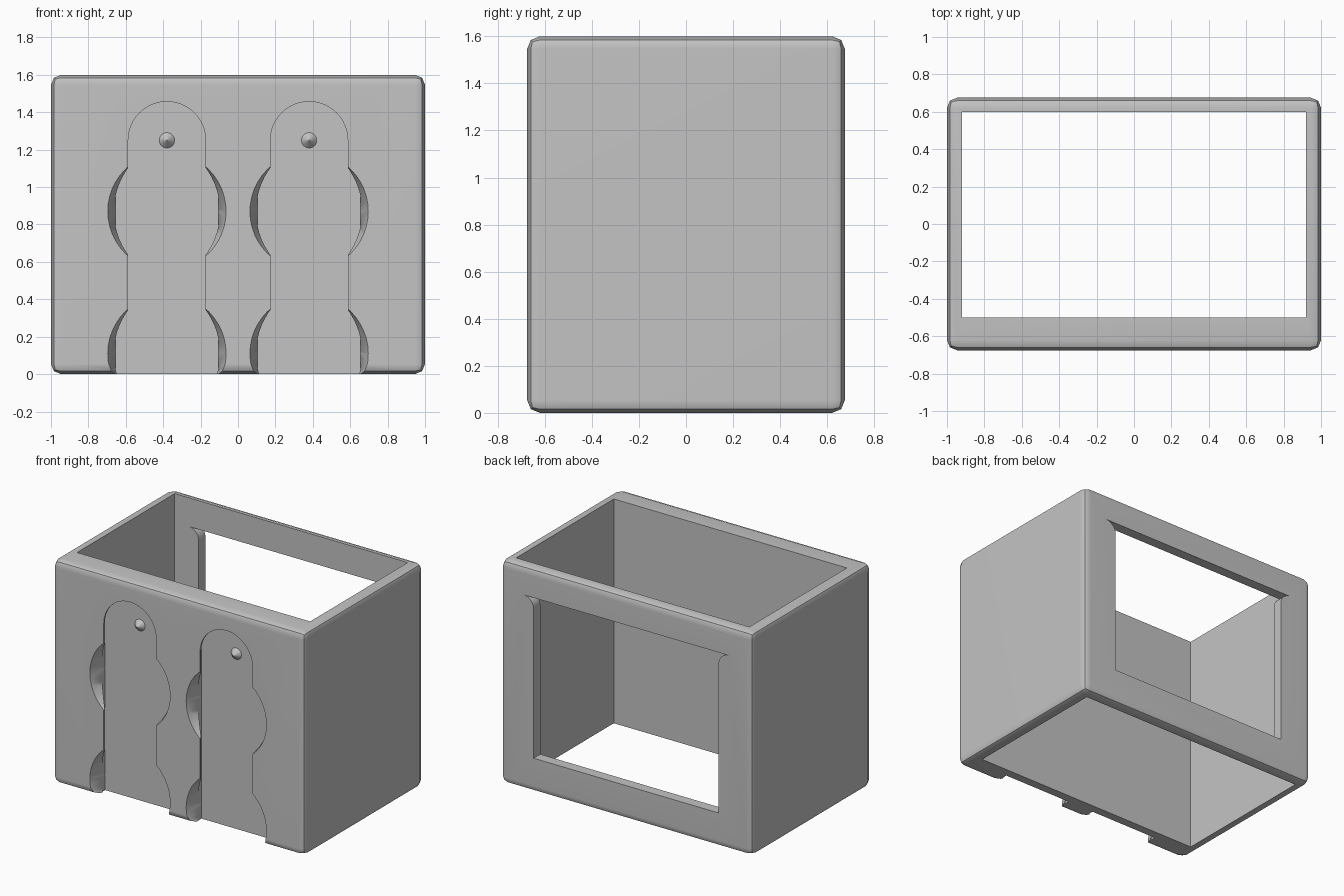
import bpy, bmesh
from math import sin, cos, pi

if "Cube" in bpy.data.objects:
    bpy.data.objects.remove(bpy.data.objects["Cube"])

WIDTH, DEPTH, HEIGHT = 2.0, 1.35, 1.6
FRONT = -DEPTH / 2
FLOOR = FRONT + 0.1125          # recessed floor of the mounting slots
SLOT_X, SLOT_TOP = 0.38, 1.25
RAMP_Z = (0.87, 0.11)

grey = bpy.data.materials.new("light grey plastic")
grey.use_nodes = True
grey.diffuse_color = (0.55, 0.55, 0.55, 1)
grey.node_tree.nodes["Principled BSDF"].inputs["Base Color"].default_value = grey.diffuse_color


def make_object(name, bm):
    bmesh.ops.recalc_face_normals(bm, faces=bm.faces)
    mesh = bpy.data.meshes.new(name)
    bm.to_mesh(mesh)
    bm.free()
    mesh.materials.append(grey)
    obj = bpy.data.objects.new(name, mesh)
    bpy.context.collection.objects.link(obj)
    return obj


def box(name, x, y, z):
    """Box from (low, high) ranges on each axis."""
    bm = bmesh.new()
    bmesh.ops.create_cube(bm, size=1)
    for v in bm.verts:
        v.co = [r[0] if c < 0 else r[1] for c, r in zip(v.co, (x, y, z))]
    return make_object(name, bm)


def loft(name, sections):
    """Closed solid through (y, [(x, z), ...]) outlines."""
    bm = bmesh.new()
    rings = [[bm.verts.new((x, y, z)) for x, z in pts] for y, pts in sections]
    for a, b in zip(rings, rings[1:]):
        for i in range(len(a)):
            bm.faces.new((a[i - 1], a[i], b[i], b[i - 1]))
    bm.faces.new(rings[0])
    bm.faces.new(rings[-1])
    return make_object(name, bm)


def arc(cx, cz, r, start, end, n):
    return [(cx + r * cos(start + (end - start) * i / n),
             cz + r * sin(start + (end - start) * i / n)) for i in range(n + 1)]


def circle(cx, cz, r):
    return arc(cx, cz, r, 0, 2 * pi, 48)[:-1]


def slot_outline(cx, r):
    return [(cx + r, -0.1)] + arc(cx, SLOT_TOP, r, 0, pi, 24) + [(cx - r, -0.1)]


# Outer shell block with rounded edges
shell = box("bin_shell", (-WIDTH / 2, WIDTH / 2), (FRONT, -FRONT), (0, HEIGHT))
bevel = shell.modifiers.new("rounded edges", "BEVEL")
bevel.width, bevel.segments = 0.054, 2

# Open interior, through top and bottom
cutters = [box("interior_cutter", (-0.92, 0.92), (-0.5, 0.6), (-0.2, HEIGHT + 0.2))]

# Rear window with flared upper corners
flare, half, sill, head = 0.08, 0.73, 0.25, 1.395
right_side = [(half, sill)] + arc(half + flare, head - flare, flare, pi, pi / 2, 8)
outline = right_side + [(-x, z) for x, z in reversed(right_side)]
cutters.append(loft("window_cutter", [(0.4, outline), (0.8, outline)]))

# Undercut mounting slots with round entry ramps on the front
for side in (-1, 1):
    cx = side * SLOT_X
    profile = [(FLOOR, 0.275), (FLOOR - 0.033, 0.275),
               (FLOOR - 0.1, 0.207), (FRONT - 0.05, 0.207)]
    cutters.append(loft("slot_cutter", [(y, slot_outline(cx, r)) for y, r in profile]))
    for z in RAMP_Z:
        cutters.append(loft("ramp_cutter", [(FLOOR - 0.003, circle(cx, z, 0.276)),
                                            (FLOOR - 0.1355, circle(cx, z, 0.325))]))

for cutter in cutters:
    cutter.hide_render = True
    cut = shell.modifiers.new(cutter.name, "BOOLEAN")
    cut.operation, cut.solver, cut.object = "DIFFERENCE", "EXACT", cutter

# Bake the cuts and discard the cutters
bpy.context.view_layer.update()
baked = bpy.data.meshes.new_from_object(
    shell.evaluated_get(bpy.context.evaluated_depsgraph_get()))
shell.modifiers.clear()
shell.data = baked
for cutter in cutters:
    bpy.data.objects.remove(cutter)

# Small conical locating bumps on the slot floors
parts = [shell]
for side, label in ((-1, "right"), (1, "left")):
    cx = side * SLOT_X
    parts.append(loft("locating_bump_" + label,
                      [(FLOOR + 0.002, circle(cx, SLOT_TOP, 0.041)),
                       (FLOOR, circle(cx, SLOT_TOP, 0.041)),
                       (FLOOR - 0.04, circle(cx, SLOT_TOP, 0.001))]))

# Smooth rounded edges while keeping broad faces flat
bpy.ops.object.select_all(action="DESELECT")
for part in parts:
    part.select_set(True)
bpy.context.view_layer.objects.active = shell
bpy.ops.object.shade_smooth_by_angle(angle=pi / 6)
weighted = shell.modifiers.new("flat broad faces", "WEIGHTED_NORMAL")
weighted.keep_sharp = True
